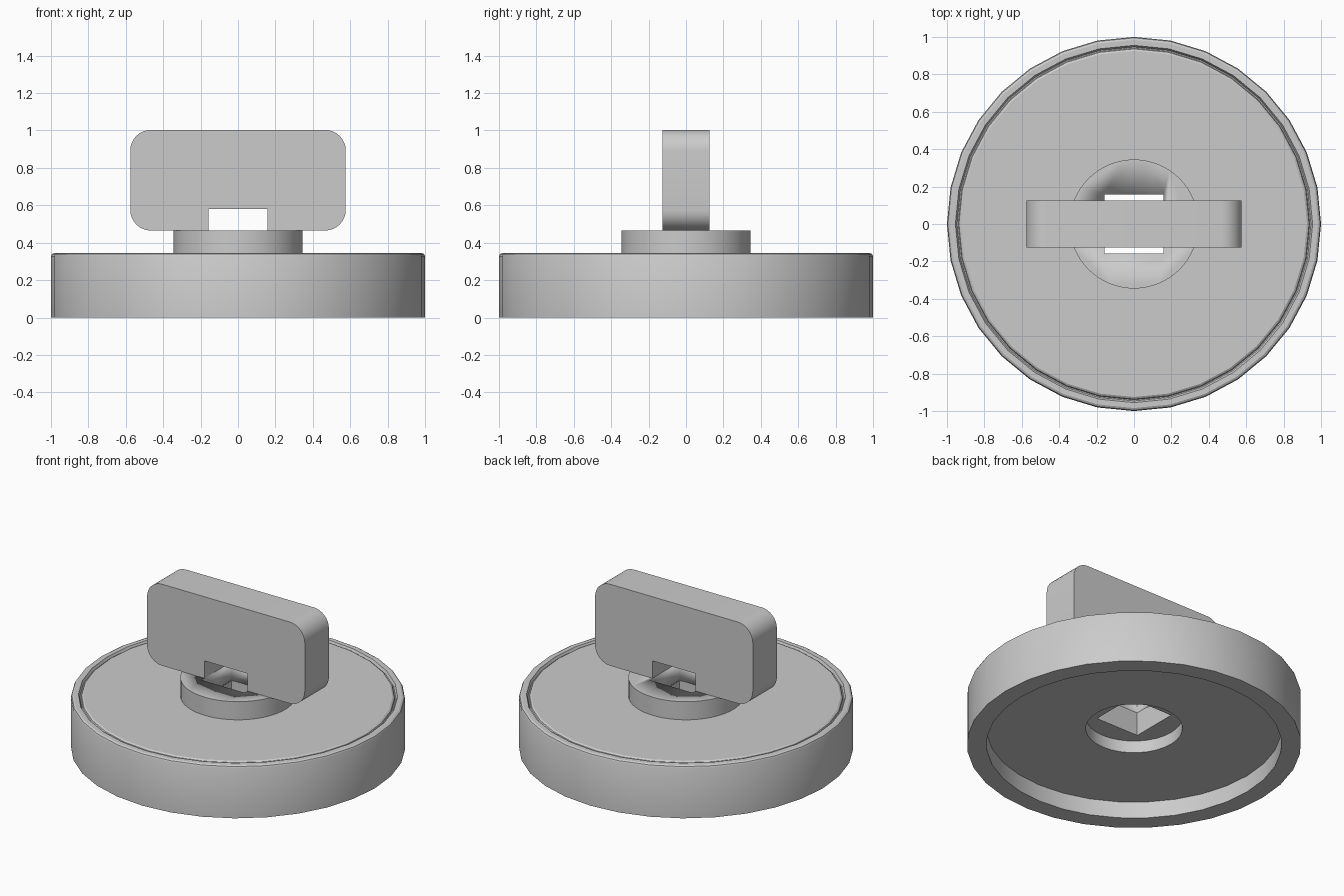
import bpy, bmesh
from math import sin, cos, pi

if "Cube" in bpy.data.objects:
    bpy.data.objects.remove(bpy.data.objects["Cube"])


def finish(name, bm, smooth=True):
    bmesh.ops.recalc_face_normals(bm, faces=bm.faces)
    mesh = bpy.data.meshes.new(name)
    bm.to_mesh(mesh)
    bm.free()
    ob = bpy.data.objects.new(name, mesh)
    bpy.context.collection.objects.link(ob)
    bpy.ops.object.select_all(action='DESELECT')
    ob.select_set(True)
    bpy.context.view_layer.objects.active = ob
    if smooth:
        bpy.ops.object.shade_smooth_by_angle(angle=0.5)
    return ob


def lathe(name, profile, sides):
    """Solid of revolution; the end rings are capped flat."""
    bm = bmesh.new()
    rings = [[bm.verts.new((r * cos(2 * pi * i / sides), r * sin(2 * pi * i / sides), z))
              for i in range(sides)] for r, z in profile]
    for a, b in zip(rings, rings[1:]):
        for i in range(sides):
            j = (i + 1) % sides
            bm.faces.new((a[i], a[j], b[j], b[i]))
    bm.faces.new(rings[0])
    bm.faces.new(rings[-1])
    return finish(name, bm)


def extrude_y(name, outline, y0, y1):
    bm = bmesh.new()
    face = bm.faces.new([bm.verts.new((x, y0, z)) for x, z in outline])
    ext = bmesh.ops.extrude_face_region(bm, geom=[face])
    verts = [g for g in ext['geom'] if isinstance(g, bmesh.types.BMVert)]
    bmesh.ops.translate(bm, vec=(0, y1 - y0, 0), verts=verts)
    return finish(name, bm)


def cut(ob, cutter):
    mod = ob.modifiers.new('cut', 'BOOLEAN')
    mod.operation = 'DIFFERENCE'
    mod.solver = 'EXACT'
    mod.object = cutter
    # keep the cut above smooth shading in the stack by applying it first
    bpy.context.view_layer.objects.active = ob
    bpy.ops.object.modifier_move_to_index(modifier=mod.name, index=0)
    bpy.ops.object.modifier_apply(modifier=mod.name)


SIDES = 32
# base: wide disc with rounded rim, a thin groove, and a stepped recess underneath
base = lathe('base_disc', [
    (0.29, 0.19), (0.29, 0.11), (0.883, 0.11), (0.883, 0.0), (1.0, 0.0),
    (1.0, 0.328), (0.995, 0.339), (0.984, 0.345), (0.955, 0.345),
    (0.946, 0.328), (0.94, 0.328), (0.936, 0.338), (0.925, 0.345), (0.3, 0.345)], SIDES)

# neck: short round collar
neck = lathe('neck', [(0.345, 0.34), (0.345, 0.465)], 64)

# square shaft hole through base and neck
H = 0.157
hole = extrude_y('shaft_hole_cutter', [(-H, -0.2), (H, -0.2), (H, 0.8), (-H, 0.8)], -H, H)
for part in (base, neck):
    cut(part, hole)
bpy.data.objects.remove(hole)

# handle: rounded upright plate with a notch over the shaft hole
W, Z0, Z1, R, STEPS = 0.576, 0.465, 1.003, 0.11, 8
outline = []
for cx, cz, start in ((W - R, Z0 + R, -pi / 2), (W - R, Z1 - R, 0),
                      (R - W, Z1 - R, pi / 2), (R - W, Z0 + R, pi)):
    for k in range(STEPS + 1):
        a = start + k * pi / 2 / STEPS
        outline.append((cx + R * cos(a), cz + R * sin(a)))
outline += [(-H, Z0), (-H, 0.58), (H, 0.58), (H, Z0)]
extrude_y('handle', outline, -0.126, 0.126)
